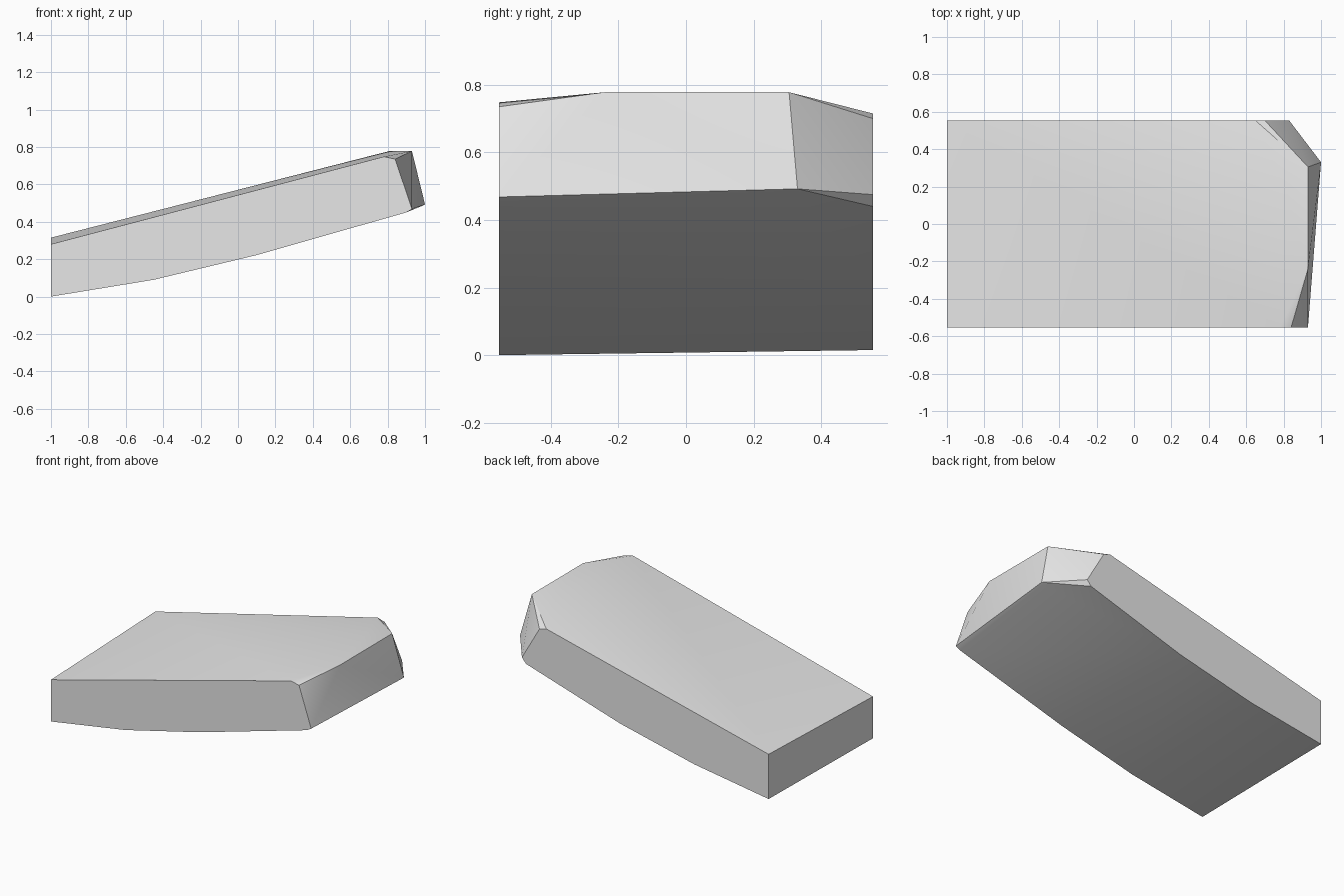
import bpy
import bmesh
import math

cube = bpy.data.objects.get("Cube")
if cube:
    bpy.data.objects.remove(cube, do_unlink=True)

SIDE = 0.553

# Outlines (x, z) of the two flat long sides
front_outline = [(-1, 0), (-0.45, 0.09), (0.1, 0.222), (0.9, 0.45), (0.93, 0.468),
                 (0.84, 0.735), (0.78, 0.748), (-1, 0.28)]
back_outline = [(-1, 0.015), (-0.45, 0.1), (0.1, 0.226), (0.8, 0.44), (0.83, 0.475),
                (0.7, 0.7), (0.65, 0.715), (-1, 0.315)]

# Corners of the raised, chamfered end between the sides
end_corners = [(0.81, 0.2, 0.778), (0.93, -0.24, 0.778), (0.93, 0.305, 0.778),
               (1, 0.33, 0.492), (0.985, 0.32, 0.485)]

points = [(x, -SIDE, z) for x, z in front_outline]
points += [(x, SIDE, z) for x, z in back_outline]
points += end_corners

# Wrap the outlines and end corners into one solid slab
bm = bmesh.new()
for p in points:
    bm.verts.new(p)
bmesh.ops.convex_hull(bm, input=bm.verts[:])
loose = [v for v in bm.verts if not v.link_faces]
bmesh.ops.delete(bm, geom=loose, context='VERTS')
bmesh.ops.dissolve_limit(bm, angle_limit=math.radians(0.5),
                         verts=bm.verts[:], edges=bm.edges[:])
bmesh.ops.recalc_face_normals(bm, faces=bm.faces[:])
mesh = bpy.data.meshes.new("sloped_slab")
bm.to_mesh(mesh)
bm.free()

slab = bpy.data.objects.new("sloped_slab", mesh)
bpy.context.collection.objects.link(slab)

# Plain grey material
grey = bpy.data.materials.new("light_grey")
grey.use_nodes = True
colour = (0.8, 0.8, 0.8, 1)
grey.diffuse_color = colour
for node in grey.node_tree.nodes:
    if node.type == 'BSDF_PRINCIPLED':
        node.inputs["Base Color"].default_value = colour
mesh.materials.append(grey)

# Smooth the gentle curves and keep the corners crisp
bpy.ops.object.select_all(action='DESELECT')
slab.select_set(True)
bpy.context.view_layer.objects.active = slab
bpy.ops.object.shade_smooth_by_angle(angle=math.radians(30))
